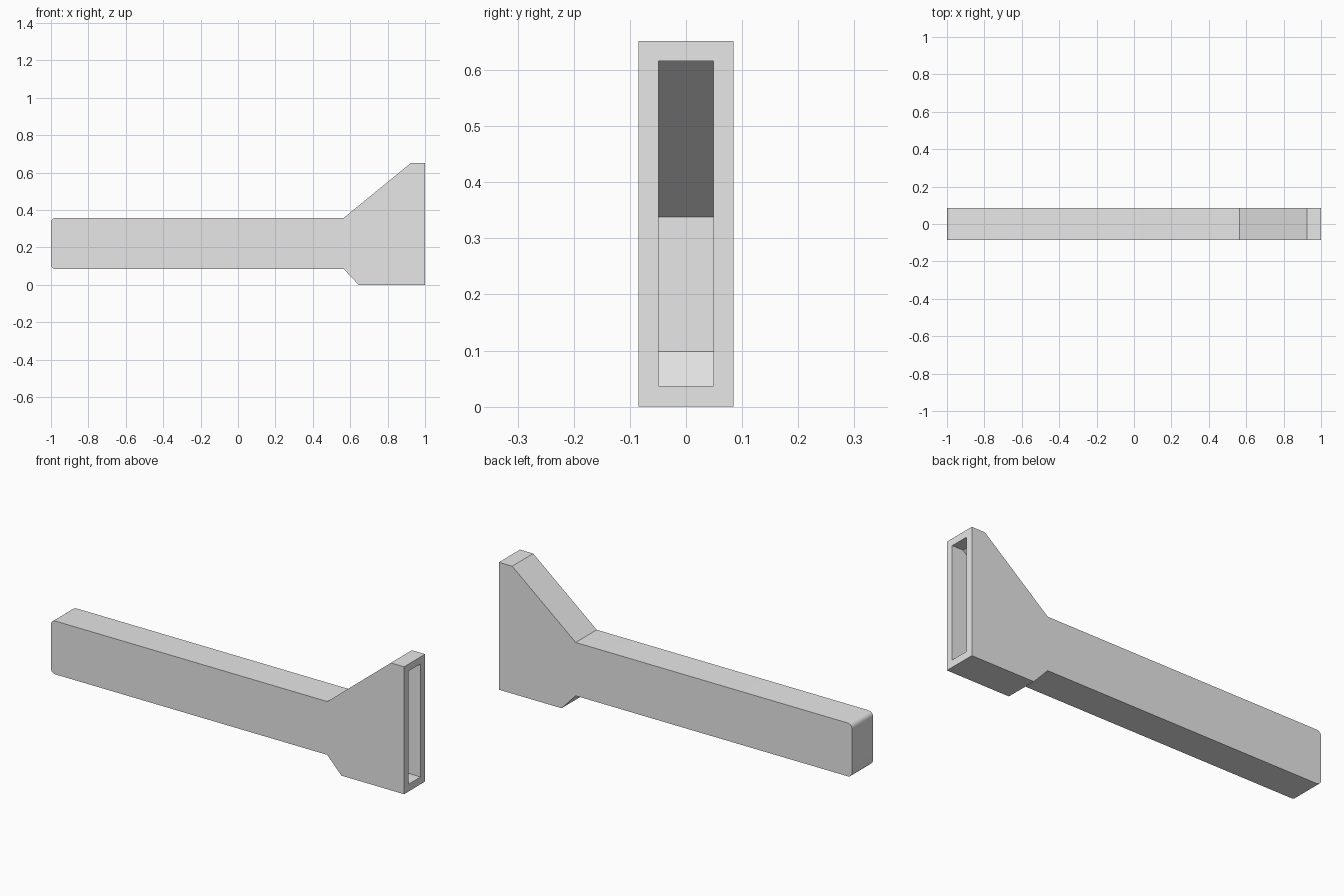
import bpy, bmesh

cube = bpy.data.objects.get("Cube")
if cube:
    bpy.data.objects.remove(cube, do_unlink=True)

grey = bpy.data.materials.new("light_grey")
grey.use_nodes = True
grey.diffuse_color = (0.8, 0.8, 0.8, 1)
grey.node_tree.nodes["Principled BSDF"].inputs["Base Color"].default_value = (0.8, 0.8, 0.8, 1)


def prism(name, profile, half_width, round_x=None, radius=0.025):
    """Extrude an x-z profile across y, rounding the edges lying at round_x."""
    bm = bmesh.new()
    face = bm.faces.new([bm.verts.new((x, -half_width, z)) for x, z in profile])
    ext = bmesh.ops.extrude_face_region(bm, geom=[face])
    verts = [g for g in ext["geom"] if isinstance(g, bmesh.types.BMVert)]
    bmesh.ops.translate(bm, verts=verts, vec=(0, 2 * half_width, 0))
    if round_x is not None:
        edges = [e for e in bm.edges
                 if all(abs(v.co.x - round_x) < 1e-4 for v in e.verts)
                 and abs(e.verts[0].co.y - e.verts[1].co.y) > half_width]
        bmesh.ops.bevel(bm, geom=edges, offset=radius, offset_type='OFFSET',
                        segments=5, profile=0.5, affect='EDGES')
    bmesh.ops.recalc_face_normals(bm, faces=bm.faces[:])
    mesh = bpy.data.meshes.new(name)
    bm.to_mesh(mesh)
    bm.free()
    mesh.materials.append(grey)
    obj = bpy.data.objects.new(name, mesh)
    bpy.context.collection.objects.link(obj)
    return obj


# Solid bar flaring into a tall head
body = prism("flared_bar", [
    (-1, 0.085), (0.565, 0.085), (0.645, 0), (1, 0),
    (1, 0.652), (0.925, 0.652), (0.565, 0.358), (-1, 0.358)],
    0.085, round_x=-1)

# Pocket in the head, following the outer walls
pocket = prism("pocket_cutter", [
    (0.6, 0.098), (0.66, 0.037), (1.1, 0.037),
    (1.1, 0.616), (0.938, 0.616), (0.6, 0.338)], 0.049)
pocket.hide_render = True

cut = body.modifiers.new("pocket", 'BOOLEAN')
cut.operation = 'DIFFERENCE'
cut.solver = 'EXACT'
cut.object = pocket

# Bake the cut and discard the cutter
bpy.context.view_layer.objects.active = body
body.select_set(True)
bpy.ops.object.modifier_apply(modifier=cut.name)
bpy.data.objects.remove(pocket, do_unlink=True)
bpy.ops.object.shade_smooth_by_angle()
